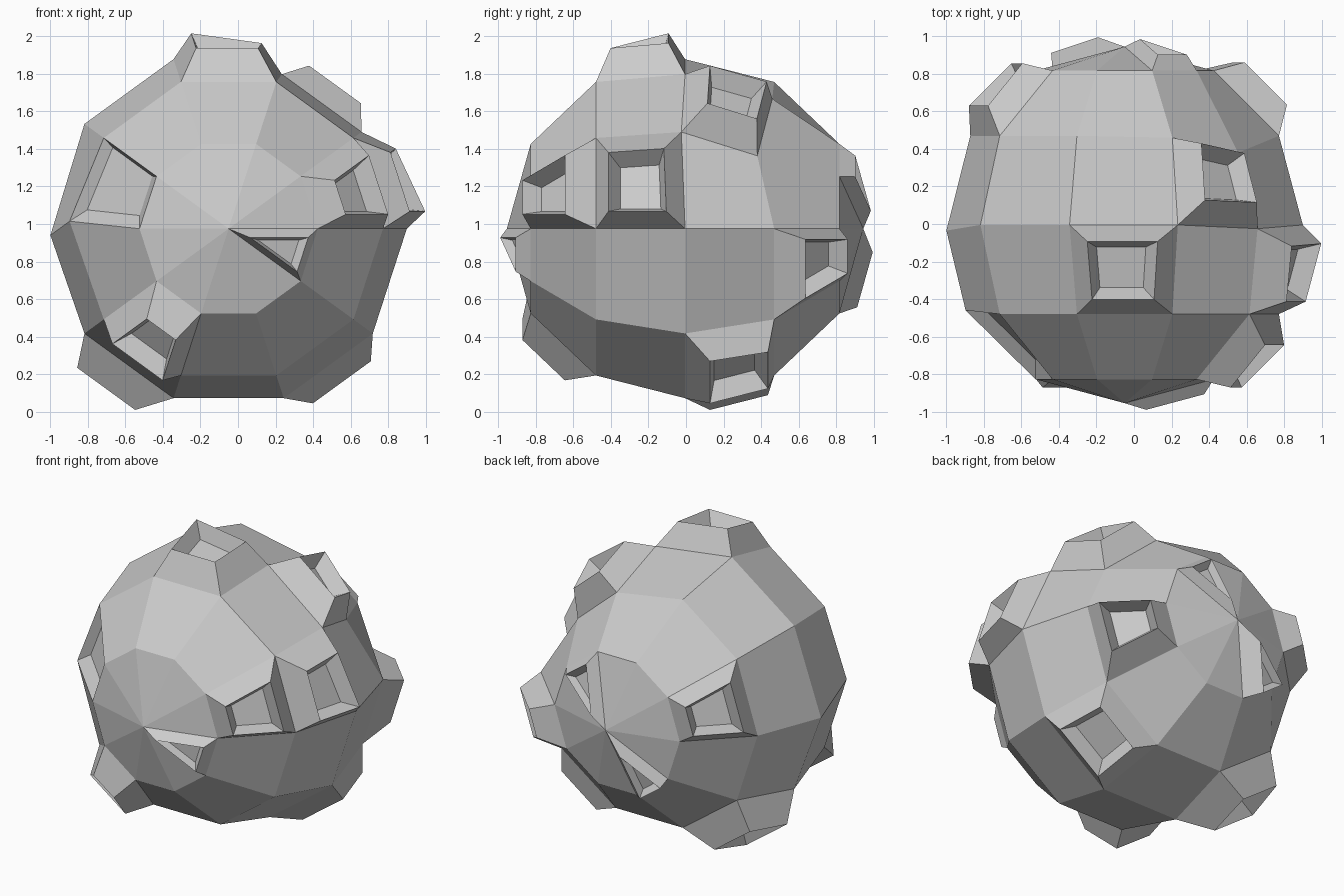
import bpy, bmesh
from math import sin, cos, pi
from mathutils import Vector

if "Cube" in bpy.data.objects:
    bpy.data.objects.remove(bpy.data.objects["Cube"])

CENTRE = Vector((-0.05, -0.005, 0.975))
R, SEGS, RINGS = 0.95, 10, 6

bm = bmesh.new()

# Faceted ball with its poles on the y axis
front = bm.verts.new(CENTRE + Vector((0, -R, 0)))
back = bm.verts.new(CENTRE + Vector((0, R, 0)))
ring = {}
for r in range(1, RINGS):
    t = pi * r / RINGS
    for k in range(SEGS):
        a = 2 * pi * k / SEGS
        ring[r, k] = bm.verts.new(CENTRE + R * Vector((sin(t) * cos(a), -cos(t), sin(t) * sin(a))))

# Corners pushed slightly off the regular ball
for key, shift in {
    (3, 2): (-0.01, 0, -0.08), (3, 1): (-0.06, -0.02, -0.043),
    (4, 1): (-0.06, -0.09, -0.095), (4, 2): (0, -0.01, -0.09),
    (2, 5): (-0.025, 0.02, 0.04), (3, 5): (0, -0.03, -0.035),
}.items():
    ring[key].co += Vector(shift)

# Panels between the rings
panel = {}
for k in range(SEGS):
    n = (k + 1) % SEGS
    panel[0, k] = bm.faces.new((front, ring[1, k], ring[1, n]))
    panel[5, k] = bm.faces.new((back, ring[5, n], ring[5, k]))
    for r in range(1, RINGS - 1):
        panel[r, k] = bm.faces.new((ring[r, k], ring[r + 1, k], ring[r + 1, n], ring[r, n]))
bmesh.ops.recalc_face_normals(bm, faces=bm.faces[:])


def extrude(face, target, scale):
    """Extrude one panel so its middle lands on target, scaled about it."""
    mid = face.calc_center_median()
    new = bmesh.ops.extrude_discrete_faces(bm, faces=[face])["faces"][0]
    for v in new.verts:
        v.co = target + (v.co - mid) * scale
    new.normal_update()
    return new


def regular_middle(r, k):
    """Middle of a panel on the undisturbed ball."""
    pts = []
    for rr in (r, r + 1):
        t = pi * rr / RINGS
        ends = (k, k + 1) if 0 < rr < RINGS else (k,)
        for kk in ends:
            a = 2 * pi * kk / SEGS
            pts.append(CENTRE + R * Vector((sin(t) * cos(a), -cos(t), sin(t) * sin(a))))
    return sum(pts, Vector()) / len(pts)


# Raised craters: panel -> offset of the rim
craters = {
    (2, 2): (-0.01, -0.005, 0.146),
    (2, 0): (0.14, -0.02, -0.006),
    (3, 1): (0.05, 0.03, 0.045),
    (1, 0): (0.11, -0.105, 0.01),
    (1, 6): (-0.06, -0.105, -0.125),
    (3, 6): (-0.134, 0.05, -0.14),
    (3, 8): (0.085, 0.05, -0.105),
    (4, 9): (0.125, 0.105, 0.01),
    (4, 4): (-0.09, 0.10, 0.02),
    (0, 9): (0.015, -0.065, -0.015),
    (5, 1): (0.02, 0.07, 0.01),
    (5, 6): (-0.08, 0.08, -0.04),
}
for key, off in craters.items():
    rim = extrude(panel[key], regular_middle(*key) + Vector(off), 0.65)
    depth = 0.1 if len(rim.verts) == 4 else 0.05
    extrude(rim, rim.calc_center_median() - rim.normal * depth, 0.7)

# One plain sunken panel on the front left
sunk = panel[1, 4]
extrude(sunk, sunk.calc_center_median() + Vector((0.03, 0.06, 0.02)), 0.75)

mesh = bpy.data.meshes.new("cratered_rock")
bm.to_mesh(mesh)
bm.free()
rock = bpy.data.objects.new("cratered_rock", mesh)
bpy.context.collection.objects.link(rock)
